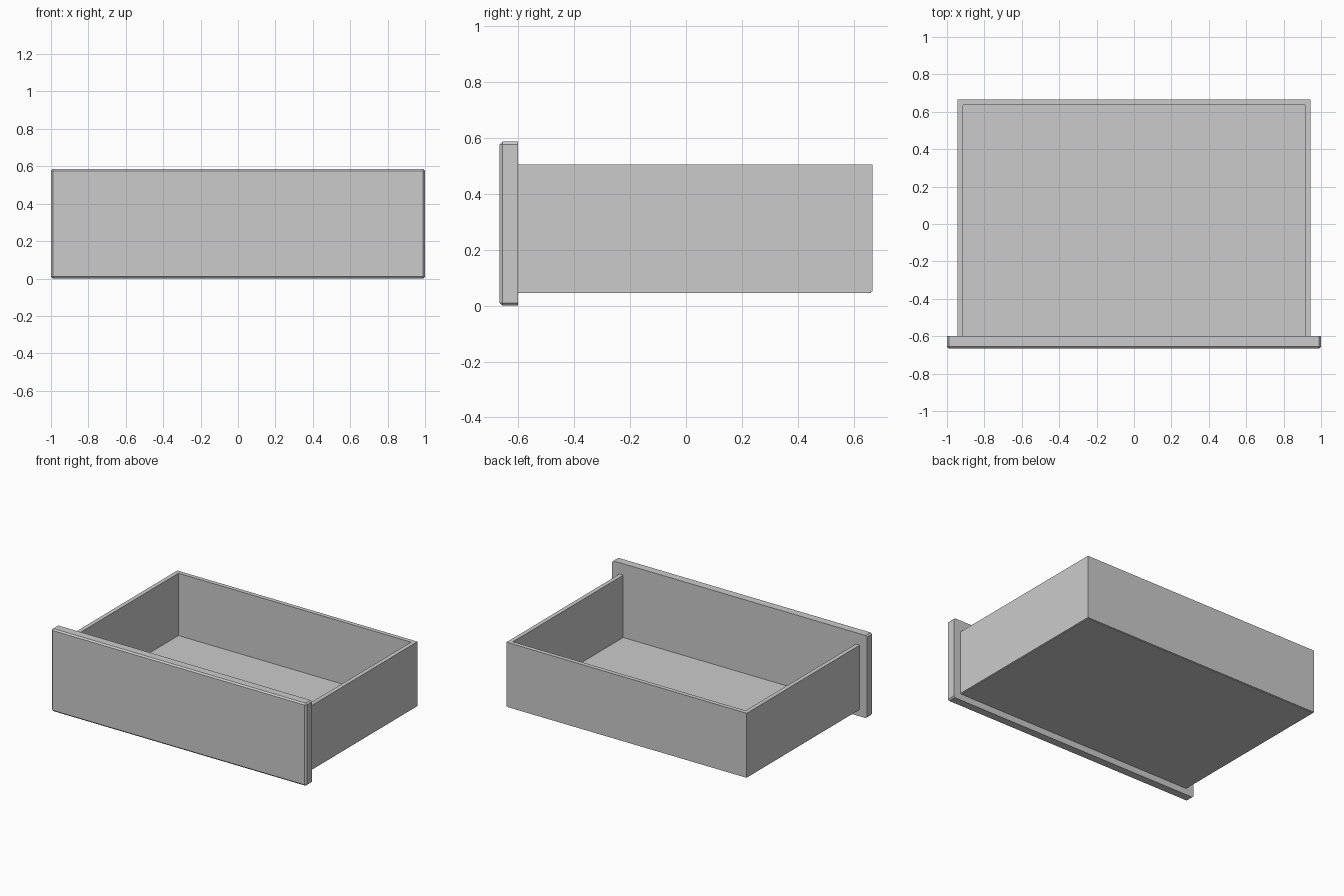
import bpy
import bmesh

cube = bpy.data.objects.get("Cube")
if cube:
    bpy.data.objects.remove(cube, do_unlink=True)

# One plain grey for the whole drawer
grey = bpy.data.materials.new("light_grey")
grey.use_nodes = True
colour = (0.6, 0.6, 0.6, 1)
grey.diffuse_color = colour
grey.node_tree.nodes["Principled BSDF"].inputs["Base Color"].default_value = colour


def add_object(name, bm):
    bmesh.ops.recalc_face_normals(bm, faces=bm.faces)
    mesh = bpy.data.meshes.new(name)
    bm.to_mesh(mesh)
    bm.free()
    mesh.materials.append(grey)
    obj = bpy.data.objects.new(name, mesh)
    bpy.context.collection.objects.link(obj)
    return obj


def box(low, high):
    bm = bmesh.new()
    bmesh.ops.create_cube(bm, size=1)
    for v in bm.verts:
        v.co = [lo + (c + 0.5) * (hi - lo) for c, lo, hi in zip(v.co, low, high)]
    return bm


half_width, back, joint = 0.943, 0.666, -0.6
wall, wall_bottom, wall_top = 0.03, 0.05, 0.505

# Side and back walls: a U-shaped outline raised in one piece
inner, inner_back = half_width - wall, back - wall
outline = [(-half_width, joint), (-half_width, back), (half_width, back), (half_width, joint),
           (inner, joint), (inner, inner_back), (-inner, inner_back), (-inner, joint)]
bm = bmesh.new()
base = bm.faces.new([bm.verts.new((x, y, wall_bottom)) for x, y in outline])
raised = bmesh.ops.extrude_face_region(bm, geom=[base], use_keep_orig=True)
top = [g for g in raised["geom"] if isinstance(g, bmesh.types.BMVert)]
bmesh.ops.translate(bm, verts=top, vec=(0, 0, wall_top - wall_bottom))
add_object("drawer_walls", bm)

# Floor panel, just inside the outer faces of the walls
lip = 0.004
add_object("drawer_floor", box((-half_width + lip, joint, 0.045),
                               (half_width - lip, back - lip, 0.063)))

# Front panel, chamfered on every edge except those against the drawer
bm = box((-1, -back, 0), (1, joint, 0.586))
edges = [e for e in bm.edges if any(v.co.y < joint - 0.01 for v in e.verts)]
bmesh.ops.bevel(bm, geom=edges, offset=0.01, segments=1, affect='EDGES')
add_object("front_panel", bm)
